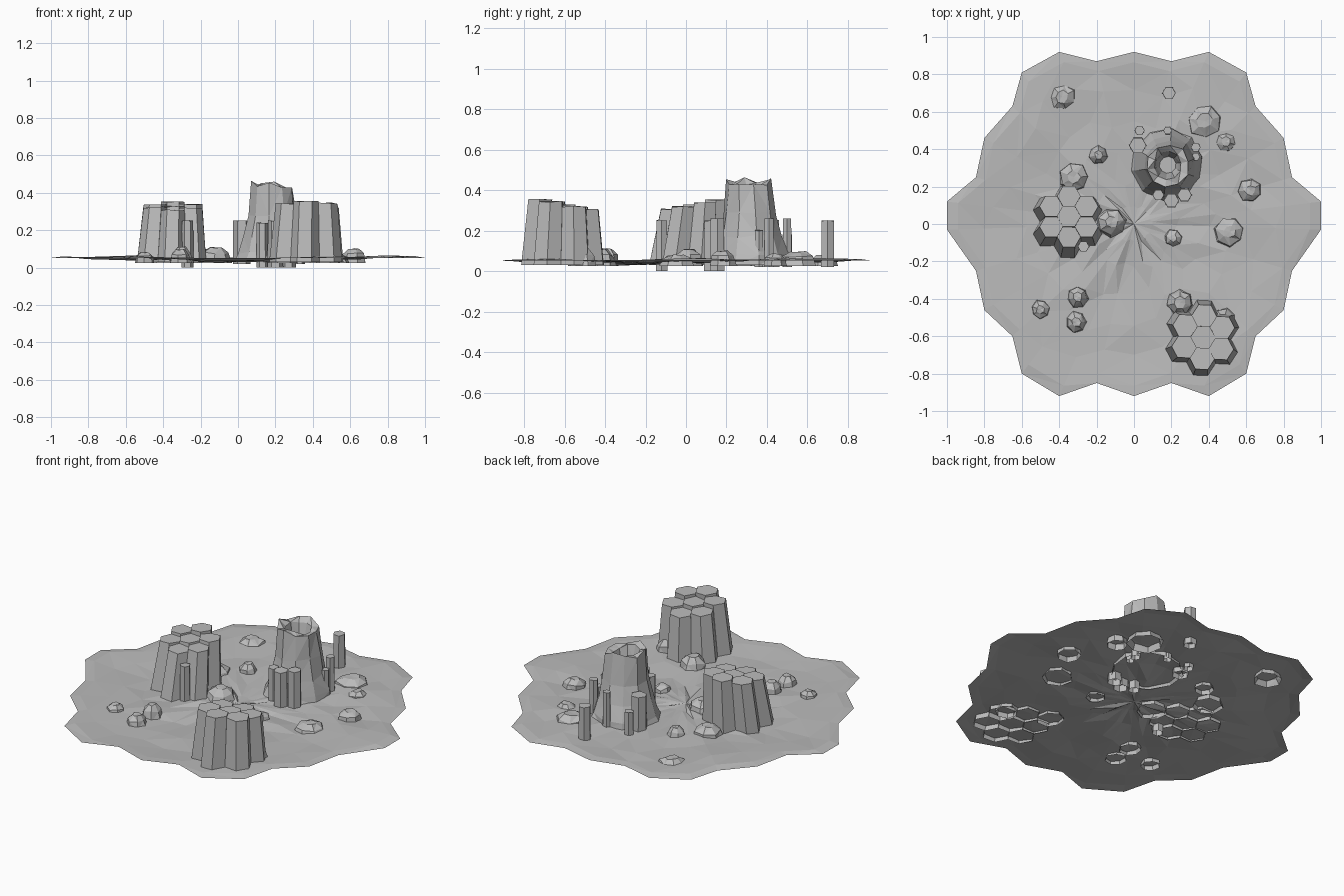
import bpy, bmesh, math, random
from mathutils import Vector

random.seed(4)
cube = bpy.data.objects.get("Cube")
if cube:
    bpy.data.objects.remove(cube)

stone = bpy.data.materials.new("grey stone")
stone.use_nodes = True
GREY = (0.5, 0.5, 0.5, 1)
stone.diffuse_color = GREY
stone.node_tree.nodes["Principled BSDF"].inputs["Base Color"].default_value = GREY


def loft(bm, rings, fan=False):
    """Skin counter-clockwise rings from first to last, open at the start."""
    loops = [[bm.verts.new(p) for p in ring] for ring in rings]
    n = len(loops[0])
    for a, b in zip(loops, loops[1:]):
        for i in range(n):
            j = (i + 1) % n
            bm.faces.new((a[i], a[j], b[j], b[i]))
    last = loops[-1]
    if fan:
        mid = bm.verts.new(sum((v.co for v in last), Vector()) / n)
        for i in range(n):
            bm.faces.new((last[i], last[(i + 1) % n], mid))
    else:
        bm.faces.new(last)


def finish(name, bm, split=False):
    if split:
        bmesh.ops.triangulate(bm, faces=bm.faces[:])
    mesh = bpy.data.meshes.new(name)
    bm.to_mesh(mesh)
    bm.free()
    mesh.materials.append(stone)
    obj = bpy.data.objects.new(name, mesh)
    bpy.context.collection.objects.link(obj)
    return obj


def ring(x, y, z, r, n, turn=0.0, jitter=0.0, lift=0.0):
    points = []
    for i in range(n):
        a = turn + math.tau * i / n
        k = r * (1 + random.uniform(-jitter, jitter))
        points.append(Vector((x + k * math.cos(a), y + k * math.sin(a),
                              z + random.uniform(-lift, lift))))
    return points


# Sea floor: scalloped sheet with shallow bumps
right_edge = [(0, -.92), (.2, -.85), (.4, -.92), (.6, -.8), (.65, -.6), (.8, -.46),
              (.845, -.25), (1, -.03), (1, .12), (.845, .25), (.8, .46), (.65, .63),
              (.6, .81), (.4, .92), (.2, .87), (0, .92)]
edge = right_edge + [(-x, y) for x, y in right_edge[-2:0:-1]]


def floor_height(x, y):
    dip = 0.022 * math.exp(-3 * (x * x + (y + 0.2) ** 2))
    return 0.058 - dip + 0.006 * math.sin(6 * x + 2) * math.cos(5 * y)


bm = bmesh.new()
rings = [[Vector((x, y, 0.052)) for x, y in edge]]
for scale in (.94, .78, .6, .42, .24, .1):
    loop = []
    for x, y in edge:
        s = scale * random.uniform(.95, 1.05) if scale < .9 else scale
        bump = random.uniform(-.009, .009) if scale < .9 else 0
        loop.append(Vector((x * s, y * s, floor_height(x * s, y * s) + bump)))
    rings.append(loop)
loft(bm, rings, fan=True)
finish("sea_floor", bm, split=True)


# Honeycomb clusters of tapering hexagonal columns
def column_cluster(name, base, top, size, turn, height, slope):
    bm = bmesh.new()
    cells = [(0, 0)] + [(math.sqrt(3), math.radians(30 + 60 * i)) for i in range(6)]
    for dist, angle in cells:
        c, s = dist * math.cos(angle + turn), dist * math.sin(angle + turn)
        z = height + slope * s + random.uniform(-.005, .005)
        lower = ring(base[0] + size * c, base[1] + size * s, .03, size, 6, turn)
        small = size * .85
        upper = ring(top[0] + small * c, top[1] + small * s, z, small, 6, turn, lift=.004)
        loft(bm, [lower, upper])
    finish(name, bm)


column_cluster("left_column_cluster", (-.355, .01), (-.348, .04), .074, 0, .325, .012)
column_cluster("front_column_cluster", (.365, -.61), (.37, -.605), .078, -.05, .33, -.014)


# Chimney with a jagged rim and a hollow crater
bm = bmesh.new()
profile = [(.2, .03, 0), (.185, .08, .01), (.155, .17, .01), (.13, .28, .015),
           (.115, .445, .02), (.075, .43, .015), (.06, .36, .01), (.045, .31, 0)]
loft(bm, [ring(.18, .325 - .03 * z, z, r, 10, .2, .05, lift) for r, z, lift in profile], fan=True)
finish("vent_chimney", bm, split=True)

# Thin hexagonal columns: x, y, radius, top
thin_columns = [(.02, .42, .048, .25), (.03, .5, .028, .18), (.18, .5, .024, .26),
                (.33, .41, .027, .26), (.33, .36, .024, .2), (.13, .155, .032, .24),
                (.2, .125, .042, .25), (.27, .155, .04, .26), (.187, .7, .037, .25),
                (-.27, -.12, .032, .25)]
bm = bmesh.new()
for x, y, r, top in thin_columns:
    loft(bm, [ring(x, y, 0 if y < .2 else .02, r, 6), ring(x, y, top, r * .95, 6, lift=.003)])
finish("thin_columns", bm)

# Boulders, open underneath: x, y, radius, top
boulders = [(-.385, .68, .08, .085), (.38, .55, .1, .1), (.49, .44, .06, .09),
            (-.19, .37, .055, .1), (-.32, .25, .085, .1), (-.12, .01, .085, .11),
            (.62, .18, .07, .105), (.51, -.04, .085, .085), (.21, -.075, .05, .08),
            (.245, -.42, .075, .11), (.48, -.51, .065, .12), (-.5, -.455, .055, .085),
            (-.3, -.39, .06, .115), (-.31, -.525, .06, .1)]
bm = bmesh.new()
for x, y, r, top in boulders:
    turn = random.uniform(0, 1)
    loft(bm, [ring(x, y, .025, r, 7, turn, .1),
              ring(x, y, .025 + (top - .025) * .6, r * .85, 7, turn, .12, .008),
              ring(x, y, top - .004, r * .4, 7, turn, .2, .004)], fan=True)
finish("boulders", bm, split=True)
